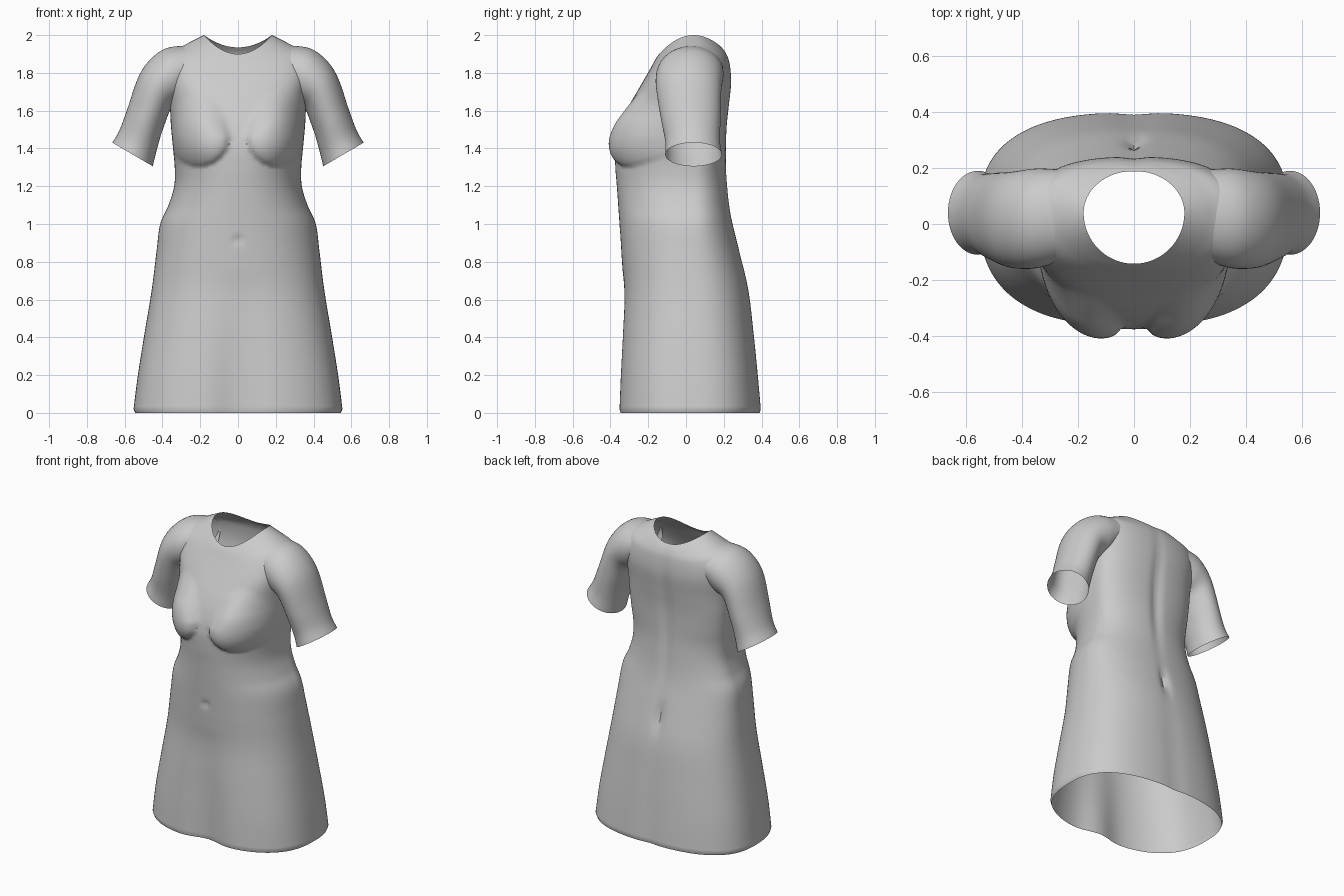
import bpy, bmesh, math
from mathutils import Vector

if "Cube" in bpy.data.objects:
    bpy.data.objects.remove(bpy.data.objects["Cube"])

grey = bpy.data.materials.new("soft grey cloth")
grey.diffuse_color = (0.6, 0.6, 0.6, 1)
grey.use_nodes = True
grey.node_tree.nodes["Principled BSDF"].inputs["Base Color"].default_value = grey.diffuse_color


def smooth_rows(rows, steps):
    """Catmull-Rom interpolation through rows of numbers."""
    out = []
    for i in range(len(rows) - 1):
        a, b, c, d = (rows[min(max(i + k, 0), len(rows) - 1)] for k in (-1, 0, 1, 2))
        for s in range(steps):
            t = s / steps
            out.append([0.5 * (2 * q + (r - p) * t + (2 * p - 5 * q + 4 * r - e) * t * t
                               + (3 * q - p - 3 * r + e) * t ** 3)
                        for p, q, r, e in zip(a, b, c, d)])
    out.append(list(rows[-1]))
    return out


def loft(name, rings, drop=None):
    """Skin closed rings into an open-ended tube, optionally dropping faces."""
    bm = bmesh.new()
    vr = [[bm.verts.new(p) for p in ring] for ring in rings]
    n = len(vr[0])
    for lo, hi in zip(vr, vr[1:]):
        for j in range(n):
            k = (j + 1) % n
            bm.faces.new((lo[j], lo[k], hi[k], hi[j]))
    if drop:
        bad = [f for f in bm.faces if drop(f.calc_center_median())]
        bmesh.ops.delete(bm, geom=bad, context='FACES')
    me = bpy.data.meshes.new(name)
    bm.to_mesh(me)
    bm.free()
    me.materials.append(grey)
    ob = bpy.data.objects.new(name, me)
    bpy.context.collection.objects.link(ob)
    bpy.ops.object.select_all(action='DESELECT')
    bpy.context.view_layer.objects.active = ob
    ob.select_set(True)
    bpy.ops.object.shade_smooth_by_angle(angle=math.radians(50))
    return ob


def bell(d, width):
    return math.exp(-(d / width) ** 2)


# Gown body: front z, side z, half width, front y, back y, roundness
body_rows = [
    (0.02, 0.02, 0.553, -0.365, 0.398, 2.6),
    (0.20, 0.20, 0.530, -0.357, 0.382, 2.6),
    (0.42, 0.42, 0.495, -0.345, 0.360, 2.5),
    (0.65, 0.65, 0.457, -0.332, 0.332, 2.4),
    (0.85, 0.85, 0.432, -0.342, 0.285, 2.3),
    (1.00, 1.00, 0.412, -0.352, 0.248, 2.2),
    (1.10, 1.10, 0.368, -0.359, 0.230, 2.2),
    (1.20, 1.20, 0.338, -0.366, 0.220, 2.2),
    (1.30, 1.30, 0.335, -0.374, 0.214, 2.2),
    (1.41, 1.41, 0.345, -0.374, 0.213, 2.4),
    (1.52, 1.52, 0.355, -0.348, 0.217, 2.5),
    (1.62, 1.64, 0.362, -0.305, 0.228, 2.5),
    (1.72, 1.80, 0.380, -0.248, 0.240, 2.5),
    (1.82, 1.905, 0.355, -0.190, 0.232, 2.4),
    (1.875, 1.952, 0.275, -0.160, 0.214, 2.2),
    (1.90, 2.00, 0.180, -0.142, 0.190, 2.0),
]


def shape_front(x, y, z):
    # bust: full below, sloping gently above
    dz = z - 1.46
    d2 = ((abs(x) - 0.205) / 0.16) ** 2 + (dz / (0.155 if dz < 0 else 0.25)) ** 2
    if d2 < 1:
        y -= 0.062 * ((1 - d2) ** 0.5 if dz < 0 else (1 - d2) ** (0.5 + min(1, dz / 0.12)))
    # valley down the middle of the skirt, and the navel
    if z < 0.75:
        y += 0.045 * bell(x, 0.12) * (1 - z / 0.75)
    return y + 0.02 * bell(x, 0.010) * bell(z - 0.915, 0.018)


def shape_back(x, y, z):
    # spine groove fading into the seat
    y -= 0.016 * bell(x, 0.035) * bell(z - 1.45, 0.35)
    y -= 0.025 * bell(x, 0.025) * bell(z - 0.80, 0.09)
    return y - 0.008 * bell(x, 0.06) * max(0, 1 - z)


def body_ring(row, n=144):
    zf, zs, hw, yf, yb, p = row
    pts = []
    for j in range(n):
        a = 2 * math.pi * j / n
        c, s = math.cos(a), math.sin(a)
        x = hw * math.copysign(abs(c) ** (2 / p), c)
        u = abs(s) ** (2 / p)
        z0 = zf if s < 0 else zf + 0.35 * (zs - zf)
        z = z0 + (zs - z0) * c * c
        yc = 0.04
        if s < 0:
            y = shape_front(x, yc + (yf - yc) * u, z)
        else:
            y = shape_back(x, yc + (yb - yc) * u, z)
        pts.append(Vector((x, y, z)))
    return pts


# Sleeve: centre x, y, z, half height, half depth, tilt of the section
sleeve_rows = [
    (0.270, 0.03, 1.820, 0.125, 0.165, 1.45),
    (0.350, 0.02, 1.785, 0.145, 0.178, 1.20),
    (0.432, 0.015, 1.712, 0.125, 0.172, 0.87),
    (0.490, 0.025, 1.560, 0.110, 0.158, 0.58),
    (0.530, 0.035, 1.440, 0.113, 0.145, 0.53),
    (0.558, 0.040, 1.368, 0.124, 0.150, 0.53),
]
sleeve_path = smooth_rows(sleeve_rows, 8)


def in_sleeve(p):
    """True where the body wall is hidden inside a sleeve."""
    if abs(p.x) < 0.33:
        return False
    for cx, cy, cz, h, b, t in sleeve_path[8:]:
        dx, dz = abs(p.x) - cx, p.z - cz
        along = dx * math.cos(t) + dz * math.sin(t)
        across = dx * math.sin(t) - dz * math.cos(t)
        if abs(across) < 0.03 and (along / h) ** 2 + ((p.y - cy) / b) ** 2 < 0.75:
            return True
    return False


def sleeve_ring(row, side, n=56):
    cx, cy, cz, h, b, t = row
    pts = []
    for j in range(n):
        a = 2 * math.pi * j / n
        r = h * math.cos(a)
        pts.append(Vector((side * (cx + r * math.cos(t)),
                           cy + side * b * math.sin(a),
                           cz + r * math.sin(t))))
    return pts


# Body with a small turned-in hem
rings = [body_ring(r) for r in smooth_rows(body_rows, 8)]
hem = [Vector((p.x * 0.985, p.y * 0.985, 0)) for p in rings[0]]
loft("gown_body", [hem] + rings, in_sleeve)

# Open short sleeves
for side, label in ((1, "left"), (-1, "right")):
    loft(label + "_sleeve", [sleeve_ring(r, side) for r in sleeve_path])
